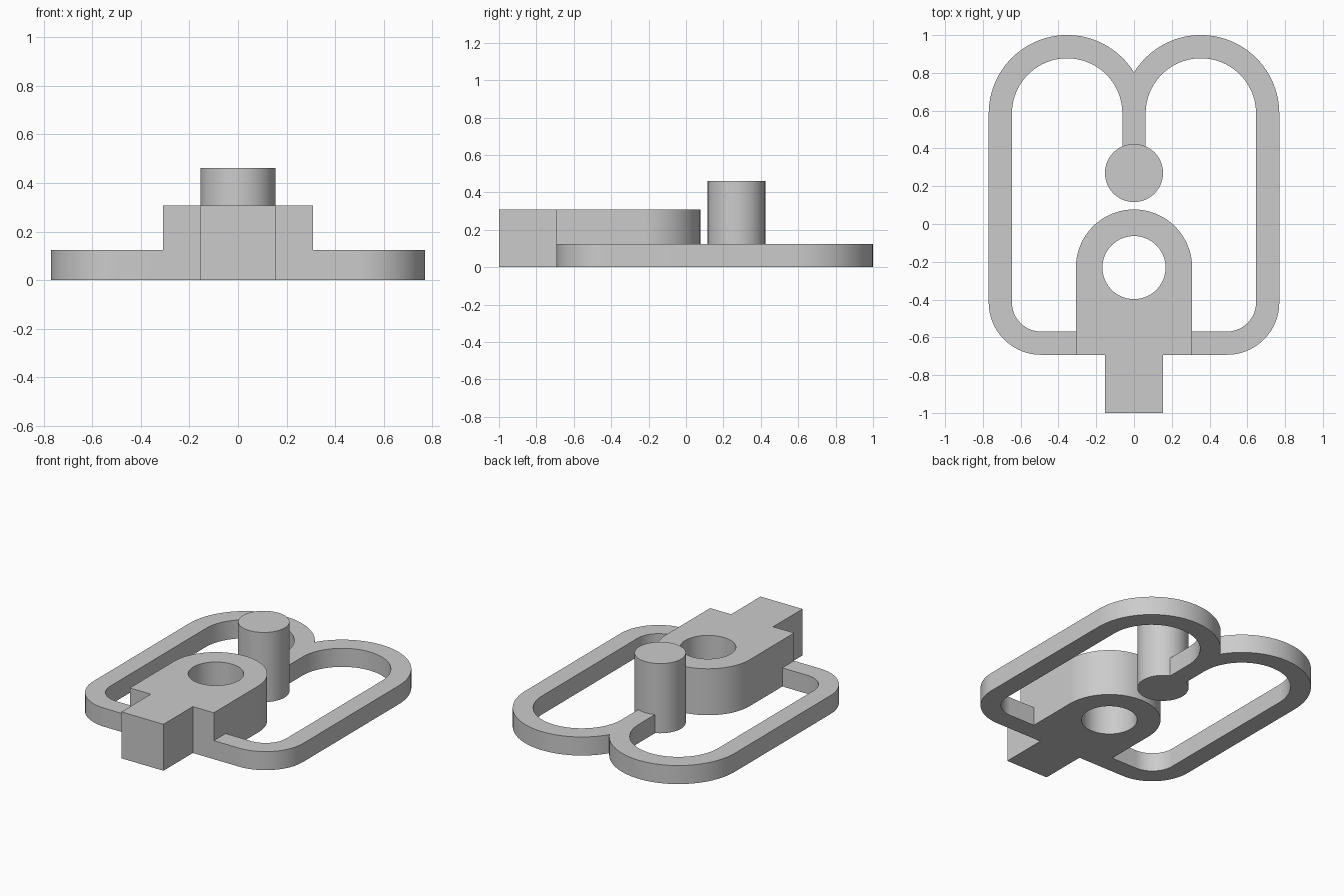
import bpy, bmesh
from math import cos, sin, radians, sqrt, degrees, asin

cube = bpy.data.objects.get("Cube")
if cube:
    bpy.data.objects.remove(cube, do_unlink=True)

# Single plain grey
GREY = (0.6, 0.6, 0.6, 1.0)
grey = bpy.data.materials.new("light grey")
grey.use_nodes = True
grey.diffuse_color = GREY
grey.node_tree.nodes["Principled BSDF"].inputs["Base Color"].default_value = GREY


def arc(cx, cy, r, start, end, steps=24):
    """Points on a circle from start to end, in degrees."""
    angles = [radians(start + (end - start) * i / steps) for i in range(steps + 1)]
    return [(cx + r * cos(a), cy + r * sin(a)) for a in angles]


def mirrored(points):
    """Right-hand copy of an outline, in reverse order."""
    return [(-x, y) for x, y in reversed(points)]


def plate(name, loops, height):
    """Extrude a flat outline, with optional holes, up from the ground."""
    bm = bmesh.new()
    edges = []
    for loop in loops:
        verts = [bm.verts.new((x, y, 0)) for x, y in loop]
        edges += [bm.edges.new((v, verts[i - 1])) for i, v in enumerate(verts)]
    bmesh.ops.triangle_fill(bm, use_beauty=True, edges=edges)
    top = bmesh.ops.extrude_face_region(bm, geom=bm.faces[:], use_keep_orig=True)
    moved = [g for g in top["geom"] if isinstance(g, bmesh.types.BMVert)]
    bmesh.ops.translate(bm, verts=moved, vec=(0, 0, height))
    bmesh.ops.recalc_face_normals(bm, faces=bm.faces[:])
    mesh = bpy.data.meshes.new(name)
    bm.to_mesh(mesh)
    bm.free()
    mesh.materials.append(grey)
    obj = bpy.data.objects.new(name, mesh)
    bpy.context.collection.objects.link(obj)
    bpy.ops.object.select_all(action="DESELECT")
    obj.select_set(True)
    bpy.context.view_layer.objects.active = obj
    bpy.ops.object.shade_smooth_by_angle(angle=radians(30))
    return obj


U = 2 / 13                 # base module
BAR = 0.8 * U              # frame bar width
HALF = BAR / 2
SIDE = 5 * U               # outer half width of the frame
BLOCK = 2 * U              # half width of the block
BOTTOM = -4.5 * U          # front edge of frame and block
PIN_Y = 0.27

# Double-looped frame: left half outline, then its mirror
r_out = (SIDE + HALF) / 2 - HALF + BAR / 2
lobe_x = SIDE - r_out
lobe_y = 0.585
corner = 1.8 * U
cx, cy = SIDE - corner, BOTTOM + corner
meet = 180 - degrees(asin(sqrt(r_out ** 2 - lobe_x ** 2) / r_out))
outer = [(BLOCK, BOTTOM)] + arc(cx, cy, corner, -90, 0) + arc(lobe_x, lobe_y, r_out, 0, meet, 40)
pin_angle = degrees(asin(HALF / U))
inner = (arc(0, PIN_Y, U, 90, 90 - pin_angle, 4)
         + arc(lobe_x, lobe_y, r_out - BAR, 180, 0, 40)
         + arc(cx, cy, corner - BAR, 0, -90)
         + [(BLOCK, BOTTOM + BAR)])
frame = outer[:-1] + [(0, outer[-1][1])] + mirrored(outer[:-1]) + mirrored(inner)[:-1] + inner
plate("looped_frame", [frame], BAR)

# Round-ended block with a bored hole and a square tail
half = [(U, -1), (U, BOTTOM), (BLOCK, BOTTOM)] + arc(0, -1.5 * U, BLOCK, 0, 90, 32)
block = half + mirrored(half)[1:]
hole = arc(0, -1.5 * U, 0.167, 0, 360, 64)[:-1]
plate("bored_block", [block, hole], 2 * U)

# Upright pin on the end of the centre bar
plate("upright_pin", [arc(0, PIN_Y, U, 0, 360, 64)[:-1]], 3 * U)
